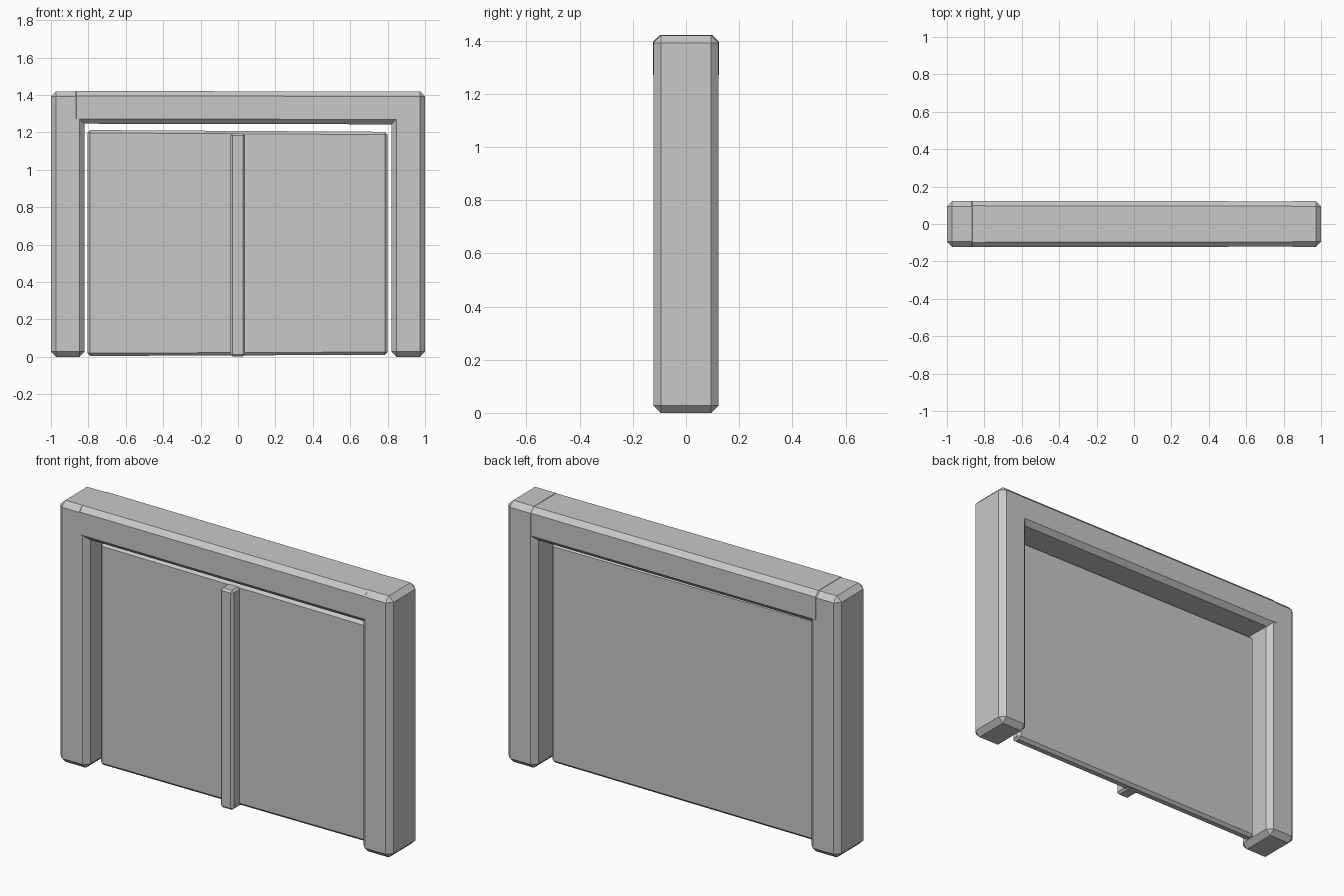
import bpy
import bmesh

cube = bpy.data.objects.get("Cube")
if cube:
    bpy.data.objects.remove(cube, do_unlink=True)

grey = bpy.data.materials.new("plain grey")
grey.use_nodes = True
grey.diffuse_color = (0.58, 0.58, 0.58, 1)
grey.node_tree.nodes["Principled BSDF"].inputs["Base Color"].default_value = (0.58, 0.58, 0.58, 1)


def beam(name, x, y, z, chamfer, skew=None):
    """Chamfered box between the given (low, high) ranges, optionally skewed."""
    bm = bmesh.new()
    bmesh.ops.create_cube(bm, size=1)
    for v in bm.verts:
        for axis, (low, high) in enumerate((x, y, z)):
            v.co[axis] = low + (v.co[axis] + 0.5) * (high - low)
    bmesh.ops.bevel(bm, geom=bm.edges[:], offset=chamfer, segments=1,
                    affect='EDGES', profile=0.5)
    if skew:
        for v in bm.verts:
            skew(v.co)
    bmesh.ops.recalc_face_normals(bm, faces=bm.faces)
    mesh = bpy.data.meshes.new(name)
    bm.to_mesh(mesh)
    bm.free()
    mesh.materials.append(grey)
    obj = bpy.data.objects.new(name, mesh)
    bpy.context.collection.objects.link(obj)
    return obj


def lintel_taper(co):
    # slightly thicker at the -x end, slightly thinner at the +x end
    co.y *= 1 - 0.014 * co.x
    co.z -= 0.002 * co.x


def panel_sag(co):
    # hand-made look: the panel leans down a little towards +x
    co.z += -0.006 * co.x if co.z > 0.6 else 0.004 * co.x


# Frame
beam("right_post", (-1, -0.82), (-0.1225, 0.1225), (0, 1.42), 0.028)
beam("left_post", (0.82, 1), (-0.1225, 0.1225), (0, 1.42), 0.028)
beam("lintel", (-0.89, 0.92), (-0.1225, 0.1225), (1.245, 1.42), 0.026, lintel_taper)

# Closed panel with its centre strip
beam("door_panel", (-0.805, 0.8), (-0.04, 0.018), (0.008, 1.208), 0.015, panel_sag)
beam("centre_strip", (-0.04, 0.037), (-0.1, 0.0), (0.003, 1.195), 0.011)
